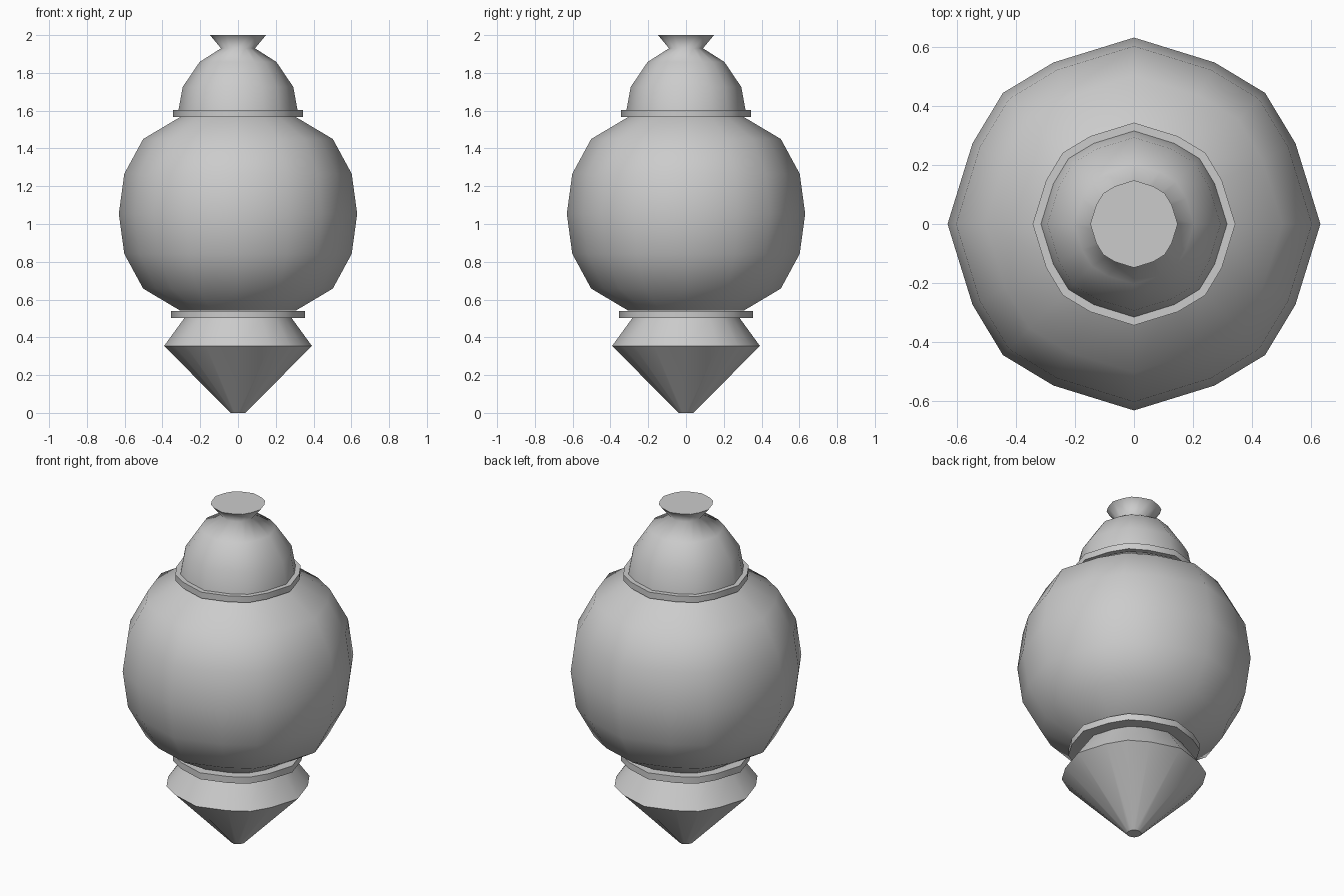
import bpy, bmesh, math

if "Cube" in bpy.data.objects:
    bpy.data.objects.remove(bpy.data.objects["Cube"])

# Slightly uneven 16-sided cross-section shared by every part
QUADRANT = [(1, 0), (0.866, 0.433), (0.703, 0.703), (0.433, 0.866)]
SECTION = []
for q in range(4):
    for x, y in QUADRANT:
        for _ in range(q):
            x, y = -y, x
        SECTION.append((x, y))


def lathe(name, profile, angle=45, cap_bottom=False, cap_top=False):
    """Sweep (radius, z) points listed bottom to top around the section."""
    bm = bmesh.new()
    rings = [[bm.verts.new((x * r, y * r, z)) for x, y in SECTION] for r, z in profile]
    n = len(SECTION)
    for a, b in zip(rings, rings[1:]):
        for i in range(n):
            j = (i + 1) % n
            bm.faces.new((a[i], a[j], b[j], b[i]))
    if cap_bottom:
        bm.faces.new(rings[0][::-1])
    if cap_top:
        bm.faces.new(rings[-1])
    mesh = bpy.data.meshes.new(name)
    bm.to_mesh(mesh)
    bm.free()
    obj = bpy.data.objects.new(name, mesh)
    bpy.context.collection.objects.link(obj)
    bpy.ops.object.select_all(action='DESELECT')
    obj.select_set(True)
    bpy.context.view_layer.objects.active = obj
    bpy.ops.object.shade_smooth_by_angle(angle=math.radians(angle))
    return obj


# Pointed base cone and the flared collar above it
lathe("base_cone", [(0.04, 0), (0.391, 0.355)], cap_bottom=True)
lathe("lower_collar", [(0.391, 0.355), (0.284, 0.502)])

# Thin rings below and above the globe
lathe("lower_ring", [(0.284, 0.502), (0.355, 0.502), (0.355, 0.54), (0.30, 0.54)])
lathe("upper_ring", [(0.31, 1.567), (0.343, 1.567), (0.343, 1.603), (0.315, 1.603)])

# Round globe body, mirrored about its equator
half = [(0.602, 0.212), (0.502, 0.396), (0.305, 0.513)]
mid = 1.054
lathe("globe", [(r, mid - h) for r, h in reversed(half)]
      + [(0.631, mid)] + [(r, mid + h) for r, h in half])

# Domed cap with flared, flat-topped knob
lathe("dome_and_knob", [(0.315, 1.603), (0.293, 1.725), (0.203, 1.858),
                        (0.09, 1.93), (0.148, 2.0)], angle=110, cap_top=True)
